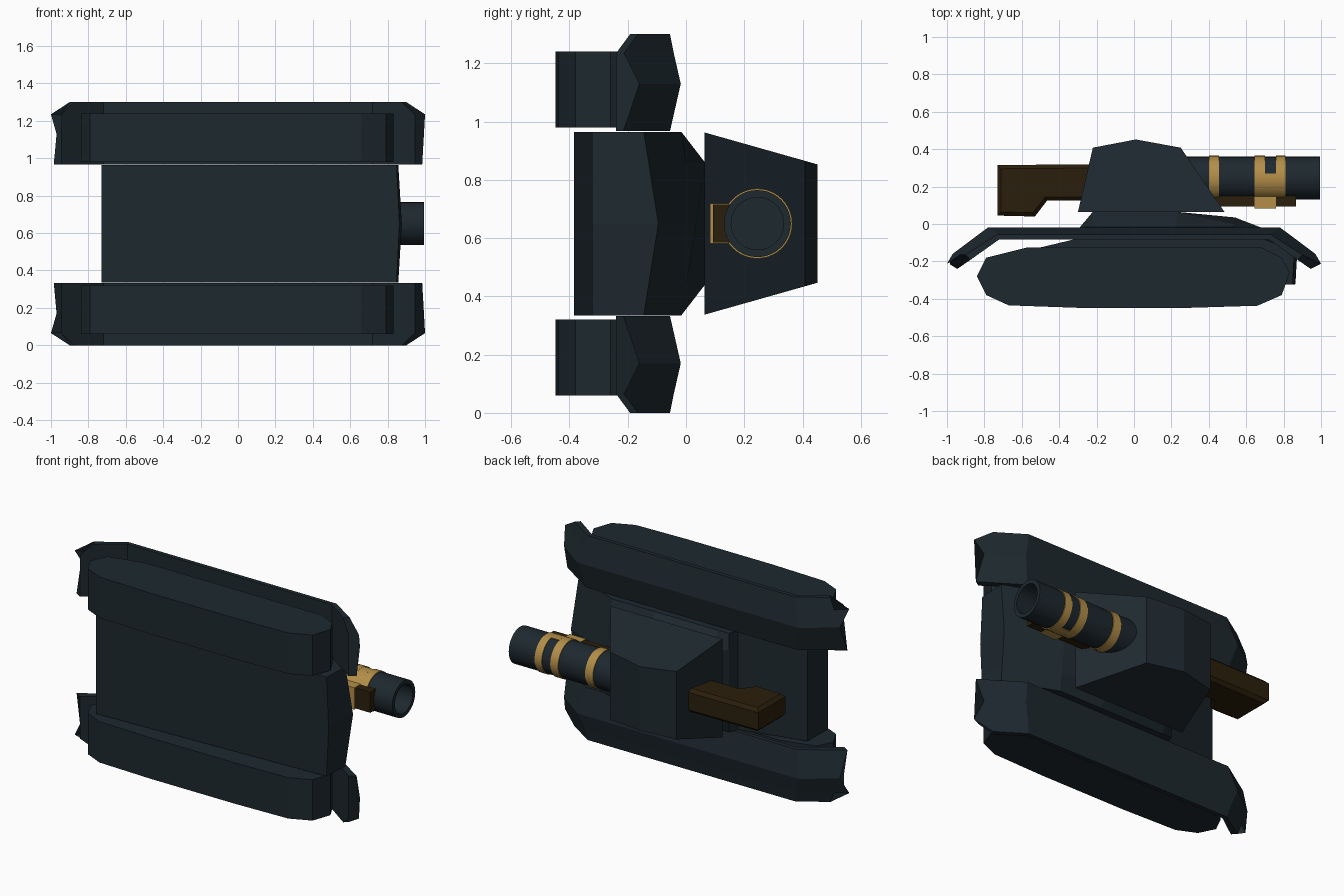
import bpy, bmesh, math

if "Cube" in bpy.data.objects:
    bpy.data.objects.remove(bpy.data.objects["Cube"])

ZC = 0.65  # mirror plane of the vehicle, which lies on its side


def material(name, rgb):
    m = bpy.data.materials.new(name)
    m.diffuse_color = (*rgb, 1)
    m.use_nodes = True
    m.node_tree.nodes["Principled BSDF"].inputs["Base Color"].default_value = m.diffuse_color
    return m


SLATE = material("dark slate", (0.0125, 0.0215, 0.028))
BROWN = material("dark brown", (0.024, 0.0135, 0.0035))
GOLD = material("brass gold", (0.45, 0.27, 0.065))


def loft(name, loops, mat, caps=True, smooth=False):
    """Skin a list of closed point loops."""
    bm = bmesh.new()
    rings = [[bm.verts.new(p) for p in loop] for loop in loops]
    n = len(rings[0])
    for a, b in zip(rings, rings[1:]):
        for i in range(n):
            j = (i + 1) % n
            bm.faces.new((a[i], a[j], b[j], b[i]))
    if caps:
        bm.faces.new(rings[0][::-1])
        bm.faces.new(rings[-1])
    bmesh.ops.recalc_face_normals(bm, faces=bm.faces)
    me = bpy.data.meshes.new(name)
    bm.to_mesh(me)
    bm.free()
    me.materials.append(mat)
    ob = bpy.data.objects.new(name, me)
    bpy.context.collection.objects.link(ob)
    if smooth:
        bpy.ops.object.select_all(action='DESELECT')
        ob.select_set(True)
        bpy.context.view_layer.objects.active = ob
        bpy.ops.object.shade_smooth_by_angle(angle=math.radians(35))
    return ob


def prism(name, profile, half, mat, zc=ZC):
    """Extrude an xy profile along z; half width may depend on y."""
    h = half if callable(half) else (lambda y: half)
    return loft(name, [[(x, y, zc + s * h(y)) for x, y in profile]
                       for s in (-1, 1)], mat)


def ramp(y0, h0, y1, h1):
    return lambda y: h0 + (h1 - h0) * (y - y0) / (y1 - y0)


# Hull: rising belly, pointed nose, sloped glacis and raised deck
def hull_section(dz):
    t = 1 - abs(dz) / 0.315                 # 0 at the sides, 1 in the middle
    y_deck = 0.065 if abs(dz) < 0.3 else -0.016
    return [(x, y, ZC + dz) for x, y in (
        (-0.73, -0.18), (-0.73, -0.385), (0.848 + 0.015 * t, -0.322),
        (0.857 + 0.019 * t, -0.145 + 0.05 * t), (0.53 + 0.01 * t, -0.016 + 0.051 * t),
        (0.23, y_deck), (-0.22, y_deck), (-0.29, -0.018), (-0.31, -0.08))]


loft("hull", [hull_section(dz) for dz in (-0.315, -0.21, 0, 0.21, 0.315)], SLATE)

# Turret
prism("turret", [(-0.30, 0.063), (0.485, 0.063), (0.25, 0.408),
                 (0.01, 0.452), (-0.22, 0.408)],
      ramp(0.063, 0.313, 0.452, 0.203), SLATE)

# Tracks and fenders on both sides
track = [(-0.84, -0.28), (-0.79, -0.38), (-0.67, -0.435), (-0.3, -0.448),
         (0.3, -0.448), (0.66, -0.437), (0.79, -0.38), (0.832, -0.26),
         (0.79, -0.18), (0.68, -0.125), (-0.57, -0.125), (-0.79, -0.18)]
# fender columns: distance in from the outer edge, then xy of the
# upper bend, upper tip and lower tip; the underside is flat
columns = [(0.0, (0.73, -0.055), (0.90, -0.165), (0.875, -0.192)),
           (0.065, (0.745, -0.042), (1.0, -0.213), (0.945, -0.24)),
           (0.17, (0.78, -0.018), (0.97, -0.16), (0.945, -0.24)),
           (0.333, (0.74, -0.055), (0.985, -0.215), (0.945, -0.24))]
for s, side in ((-1, "right"), (1, "left")):
    prism(side + "_track", track, 0.13, SLATE, ZC + s * 0.46)
    loops = []
    for end, tip in ((-1, True), (-1, False), (1, False), (1, True)):
        top, low = [], []
        for d, bend, tip_up, tip_low in columns:
            z = ZC + s * (0.65 - d)
            up, down = (tip_up, tip_low) if tip else (bend, (0.72, -0.082))
            top.append((end * up[0], up[1], z))
            low.append((end * down[0], down[1], z))
        loops.append(top + low[::-1])
    loft(side + "_fender", loops, SLATE)

# Gun barrel with open bore
AXIS_Y, N = 0.245, 40


def ring(x, r):
    return [(x, AXIS_Y + r * math.cos(2 * math.pi * i / N),
             ZC + r * math.sin(2 * math.pi * i / N)) for i in range(N)]


loft("barrel", [ring(0.15, 0.115), ring(0.995, 0.115), ring(0.995, 0.09),
                ring(0.5, 0.09)], SLATE, smooth=True)

# Brass bands
for i, (x0, x1) in enumerate(((0.40, 0.455), (0.645, 0.70), (0.76, 0.81))):
    loft(f"barrel_band_{i + 1}", [ring(x0, 0.113), ring(x0, 0.12),
                                  ring(x1, 0.12), ring(x1, 0.113)],
         GOLD, caps=False, smooth=True)

# Brass saddle joining the two front bands around the lower part
a0 = math.acos(0.025 / 0.12)
arc = [a0 + (2 * math.pi - 2 * a0) * i / 24 for i in range(25)]
section = [(r * math.cos(a), r * math.sin(a)) for r, angles in
           ((0.12, arc), (0.113, arc[::-1])) for a in angles]
loft("band_saddle", [[(x, AXIS_Y + y, ZC + z) for y, z in section]
                     for x in (0.70, 0.76)], GOLD, smooth=True)

# Wooden fore rail and its brass clamp
prism("fore_rail", [(0.25, 0.093), (0.865, 0.093), (0.865, 0.155),
                    (0.25, 0.155)], 0.065, BROWN)
prism("rail_clamp", [(0.645, 0.083), (0.76, 0.083), (0.76, 0.15),
                     (0.645, 0.15)], 0.069, GOLD)

# Wooden stock behind the turret, with bevelled long edges
stock = prism("stock", [(-0.73, 0.315), (-0.73, 0.045), (-0.53, 0.04),
                        (-0.465, 0.125), (-0.15, 0.125), (-0.15, 0.32)],
              0.075, BROWN)
bm = bmesh.new()
bm.from_mesh(stock.data)
rims = [e for e in bm.edges if abs(e.verts[0].co.z - e.verts[1].co.z) < 0.01]
bmesh.ops.bevel(bm, geom=rims, offset=0.02, segments=1, affect='EDGES')
bm.to_mesh(stock.data)
bm.free()
